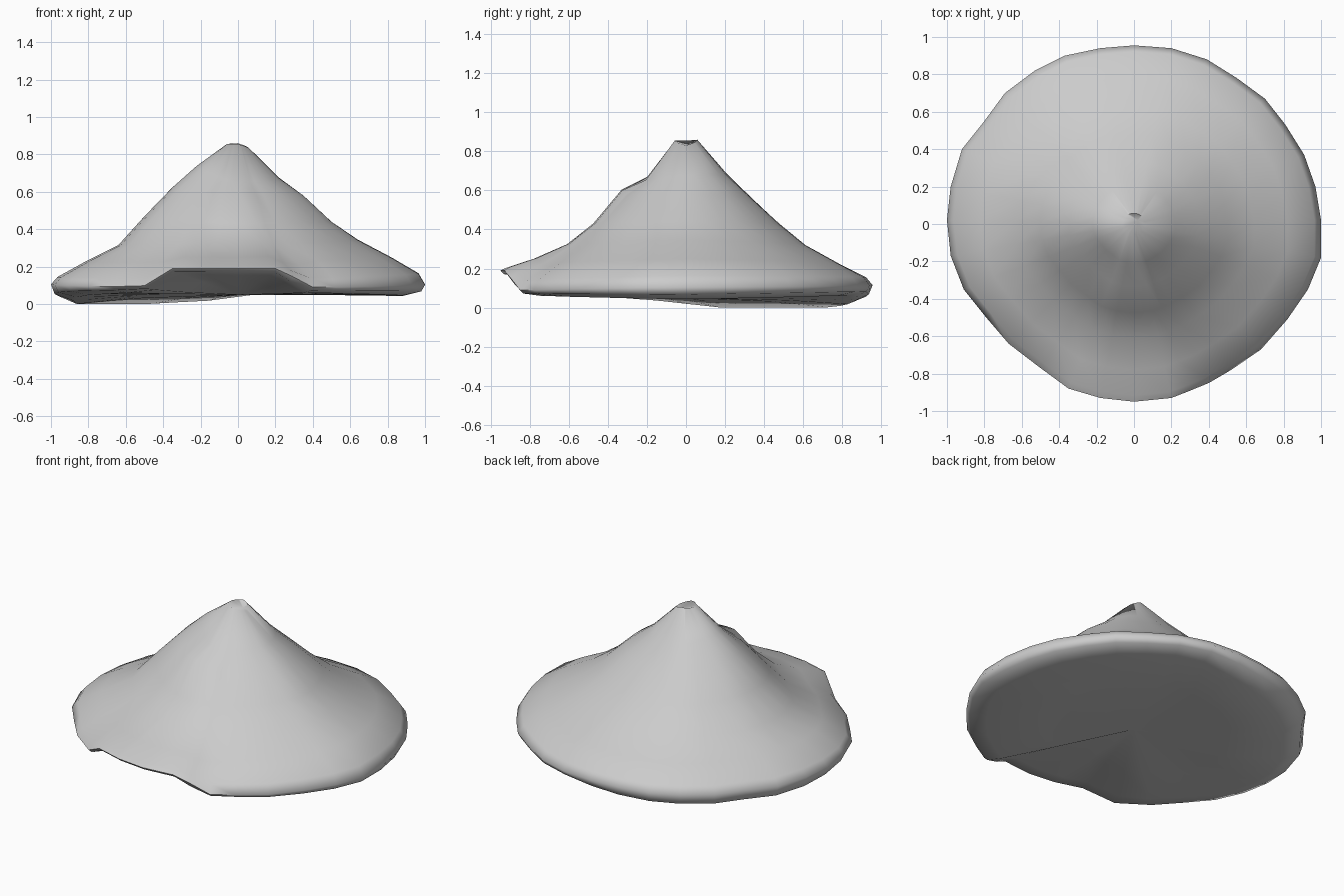
import bpy, bmesh, math
from math import atan2, degrees

if "Cube" in bpy.data.objects:
    bpy.data.objects.remove(bpy.data.objects["Cube"])

# Outline of the brim seen from above
OUTLINE = [(1, .02), (.97, .2), (.91, .37), (.81, .53), (.7, .67), (.55, .78), (.39, .88),
           (.2, .94), (0, .955), (-.18, .94), (-.37, .9), (-.53, .82), (-.69, .7), (-.8, .55),
           (-.92, .4), (-.98, .2), (-1, .02), (-.98, -.17), (-.91, -.35), (-.79, -.5),
           (-.67, -.64), (-.5, -.77), (-.35, -.88), (-.18, -.93), (0, -.95), (.2, -.93),
           (.29, -.895), (.4, -.85), (.52, -.78), (.68, -.67), (.82, -.51), (.93, -.35), (1, -.18)]

# Upper slope: fraction of radius, then height at right, back, left, front
RINGS = [(.06, .83, .86, .855, .855), (.22, .675, .68, .74, .65), (.35, .58, .56, .625, .575),
         (.5, .44, .43, .47, .43), (.64, .345, .32, .315, .315), (.82, .25, .225, .225, .22),
         (.965, .165, .155, .145, .13)]


def lerp_keys(keys, a):
    for (a0, v0), (a1, v1) in zip(keys, keys[1:]):
        if a0 <= a <= a1:
            return v0 + (v1 - v0) * (a - a0) / (a1 - a0)
    return keys[-1][1]


def slope(row, a):
    h = row[1:]
    return lerp_keys([(0, h[0]), (90, h[1]), (180, h[2]), (270, h[3]), (360, h[0])], a)


# Angle keys: raised front arch, rim height, lower edge height
ARCH = [(0, 0), (236, 0), (248, 1), (283, 1), (295, 0), (360, 0)]
RIM = [(0, .105), (90, .115), (180, .105), (236, .09), (300, .09), (360, .105)]
FOOT = [(0, .043), (60, .06), (80, .062), (98, .02), (125, 0), (168, 0), (195, .045),
        (240, .07), (300, .06), (360, .043)]

bm = bmesh.new()
columns = []
for x, y in OUTLINE:
    a = degrees(atan2(y, x)) % 360
    lift = lerp_keys(ARCH, a)
    prof = []
    for i, row in enumerate(RINGS):
        z = slope(row, a) + lift * {4: .01, 5: .03, 6: .075}.get(i, 0)
        if i == 2 and 245 < a < 285:    # ledge on the front slope
            z += .025
        if i == 5 and 286 < a < 300:    # fold beside the raised brim
            z -= .02
        prof.append((row[0], z))
    rim = lerp_keys(RIM, a) + lift * .1
    foot = lerp_keys(FOOT, a)
    # rounded rim, then the underside with a shallow channel below the arch
    prof += [(1, rim), (.98, rim - (rim - foot) * (.6 - .45 * lift)),
             (.88, foot + lift * .09), (.55, .05 + (foot - .05) * .4 + lift * .06)]
    columns.append([bm.verts.new((x * f, y * f, z)) for f, z in prof])

# Skin between columns, tip and underside
tip = bm.verts.new((.02, .02, .83))
base = bm.verts.new((0, 0, .05))
for c, d in zip(columns, columns[1:] + columns[:1]):
    bm.faces.new((tip, c[0], d[0]))
    for i in range(len(c) - 1):
        bm.faces.new((c[i], c[i + 1], d[i + 1], d[i]))
    bm.faces.new((base, d[-1], c[-1]))
bmesh.ops.recalc_face_normals(bm, faces=bm.faces)

mesh = bpy.data.meshes.new("conical_hat")
bm.to_mesh(mesh)
bm.free()
hat = bpy.data.objects.new("conical_hat", mesh)
bpy.context.collection.objects.link(hat)
bpy.context.view_layer.objects.active = hat
hat.select_set(True)
bpy.ops.object.shade_smooth_by_angle(angle=math.radians(75))
